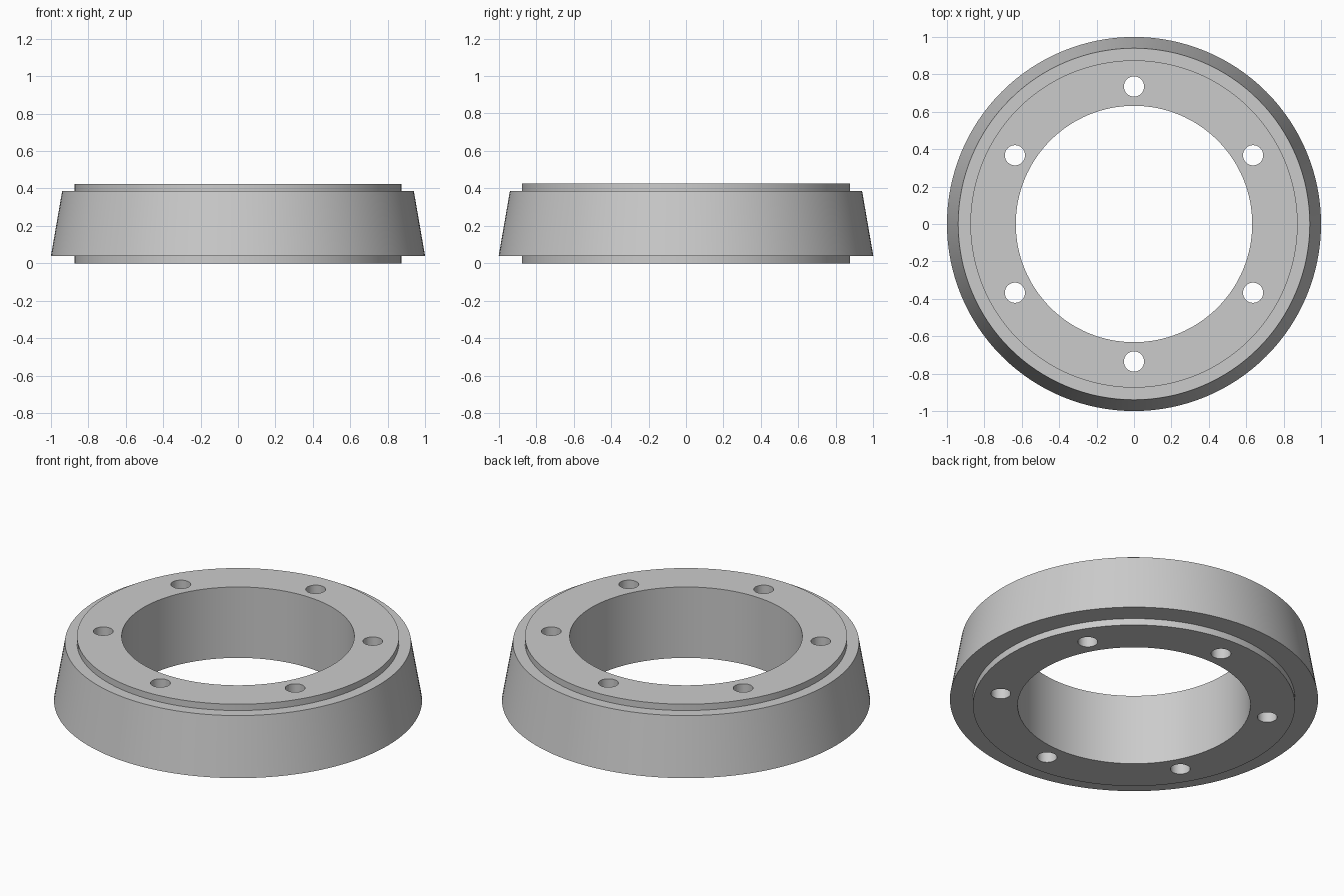
import bpy
import bmesh
from math import sin, cos, pi, radians

SEGMENTS = 128
HOLES = 6
HEIGHT = 0.425

if "Cube" in bpy.data.objects:
    bpy.data.objects.remove(bpy.data.objects["Cube"])

# Plain grey metal
metal = bpy.data.materials.new("grey_metal")
metal.use_nodes = True
grey = (0.6, 0.6, 0.6, 1)
metal.diffuse_color = grey
metal.node_tree.nodes["Principled BSDF"].inputs["Base Color"].default_value = grey


def lathe(name, profile):
    """Revolve a closed (radius, height) profile around z."""
    bm = bmesh.new()
    rings = []
    for i in range(SEGMENTS):
        a = 2 * pi * i / SEGMENTS
        rings.append([bm.verts.new((r * cos(a), r * sin(a), z)) for r, z in profile])
    n = len(profile)
    for i, ring in enumerate(rings):
        after = rings[(i + 1) % SEGMENTS]
        for j in range(n):
            k = (j + 1) % n
            bm.faces.new((ring[j], after[j], after[k], ring[k]))
    bmesh.ops.recalc_face_normals(bm, faces=bm.faces)
    mesh = bpy.data.meshes.new(name)
    bm.to_mesh(mesh)
    bm.free()
    mesh.materials.append(metal)
    obj = bpy.data.objects.new(name, mesh)
    bpy.context.collection.objects.link(obj)
    return obj


# Tapered ring with a raised lip above and below
ring = lathe("tapered_ring", [
    (0.632, 0), (0.875, 0), (0.875, 0.04), (1.0, 0.04),
    (0.94, 0.387), (0.875, 0.387), (0.875, HEIGHT), (0.632, HEIGHT),
])

# Bolt hole cutters
mesh = bpy.data.meshes.new("bolt_hole_cutter")
bm = bmesh.new()
for i in range(HOLES):
    a = pi / 2 + 2 * pi * i / HOLES
    made = bmesh.ops.create_cone(bm, cap_ends=True, segments=40,
                                 radius1=0.054, radius2=0.054, depth=1)
    bmesh.ops.translate(bm, verts=made["verts"],
                        vec=(0.735 * cos(a), 0.735 * sin(a), HEIGHT / 2))
bm.to_mesh(mesh)
bm.free()
mesh.materials.append(metal)
cutter = bpy.data.objects.new("bolt_hole_cutter", mesh)
bpy.context.collection.objects.link(cutter)
cutter.hide_render = True

# Drill the holes through the ring
drill = ring.modifiers.new("bolt_holes", "BOOLEAN")
drill.operation = "DIFFERENCE"
drill.solver = "EXACT"
drill.object = cutter
bpy.ops.object.select_all(action="DESELECT")
bpy.context.view_layer.objects.active = ring
ring.select_set(True)
bpy.ops.object.modifier_apply(modifier=drill.name)
bpy.data.objects.remove(cutter)

# Smooth walls with crisp rims
bpy.ops.object.shade_smooth_by_angle(angle=radians(30))
